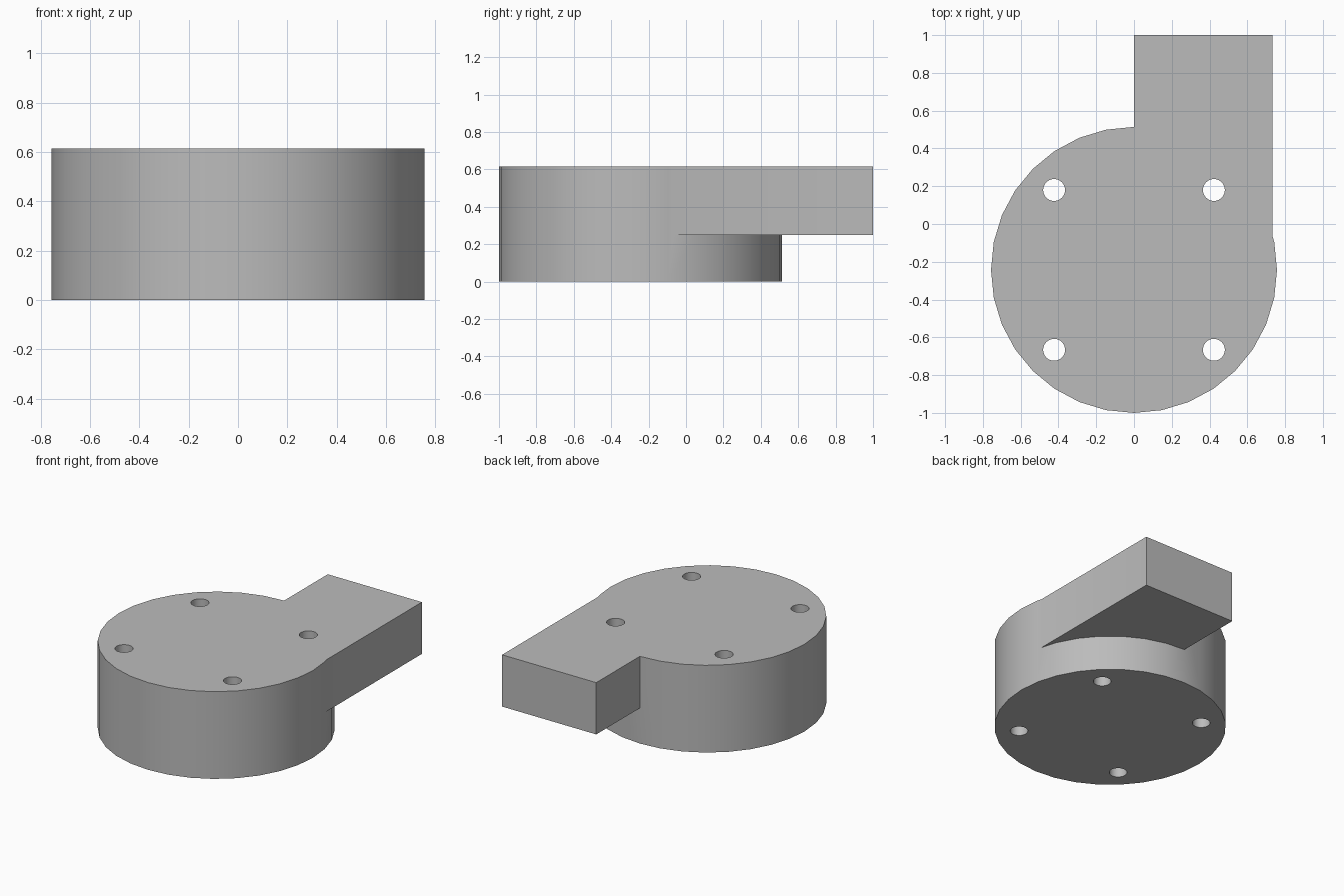
import bpy
import math

cube = bpy.data.objects.get("Cube")
if cube:
    bpy.data.objects.remove(cube, do_unlink=True)

TOP = 0.615
RADIUS = 0.757
CENTRE_Y = -0.243
HOLE_OFFSET = 0.423

# One plain grey for the whole casting
grey = bpy.data.materials.new("plain grey")
grey.use_nodes = True
colour = (0.5, 0.5, 0.5, 1)
grey.diffuse_color = colour
grey.node_tree.nodes["Principled BSDF"].inputs["Base Color"].default_value = colour


def cylinder(name, x, y, radius, bottom, top, sides):
    bpy.ops.mesh.primitive_cylinder_add(
        vertices=sides, radius=radius, depth=top - bottom,
        location=(x, y, (bottom + top) / 2))
    obj = bpy.context.object
    obj.name = name
    obj.data.materials.append(grey)
    return obj


def box(name, low, high):
    middle = [(a + b) / 2 for a, b in zip(low, high)]
    bpy.ops.mesh.primitive_cube_add(size=1, location=middle)
    obj = bpy.context.object
    obj.name = name
    obj.scale = [b - a for a, b in zip(low, high)]
    bpy.ops.object.transform_apply(location=False, rotation=False, scale=True)
    obj.data.materials.append(grey)
    return obj


def combine(target, tool, operation):
    mod = target.modifiers.new(operation.lower(), 'BOOLEAN')
    mod.operation = operation
    mod.solver = 'EXACT'
    mod.object = tool
    bpy.ops.object.select_all(action='DESELECT')
    bpy.context.view_layer.objects.active = target
    target.select_set(True)
    bpy.ops.object.modifier_apply(modifier=mod.name)
    bpy.data.objects.remove(tool, do_unlink=True)


# Round body with the raised tangential outlet joined on, flush at the top
housing = cylinder("blower_housing", 0, CENTRE_Y, RADIUS, 0, TOP, 32)
outlet = box("outlet", (0, CENTRE_Y, 0.25), (0.734, 1, TOP))
combine(housing, outlet, 'UNION')

# Four through holes for bolts
for sx in (-1, 1):
    for sy in (-1, 1):
        hole = cylinder("bolt_hole", sx * HOLE_OFFSET, CENTRE_Y + sy * HOLE_OFFSET,
                        0.058, -0.1, TOP + 0.1, 32)
        combine(housing, hole, 'DIFFERENCE')

# Smooth round walls, sharp rims
bpy.ops.object.select_all(action='DESELECT')
housing.select_set(True)
bpy.context.view_layer.objects.active = housing
bpy.ops.object.shade_smooth_by_angle(angle=math.radians(30))
